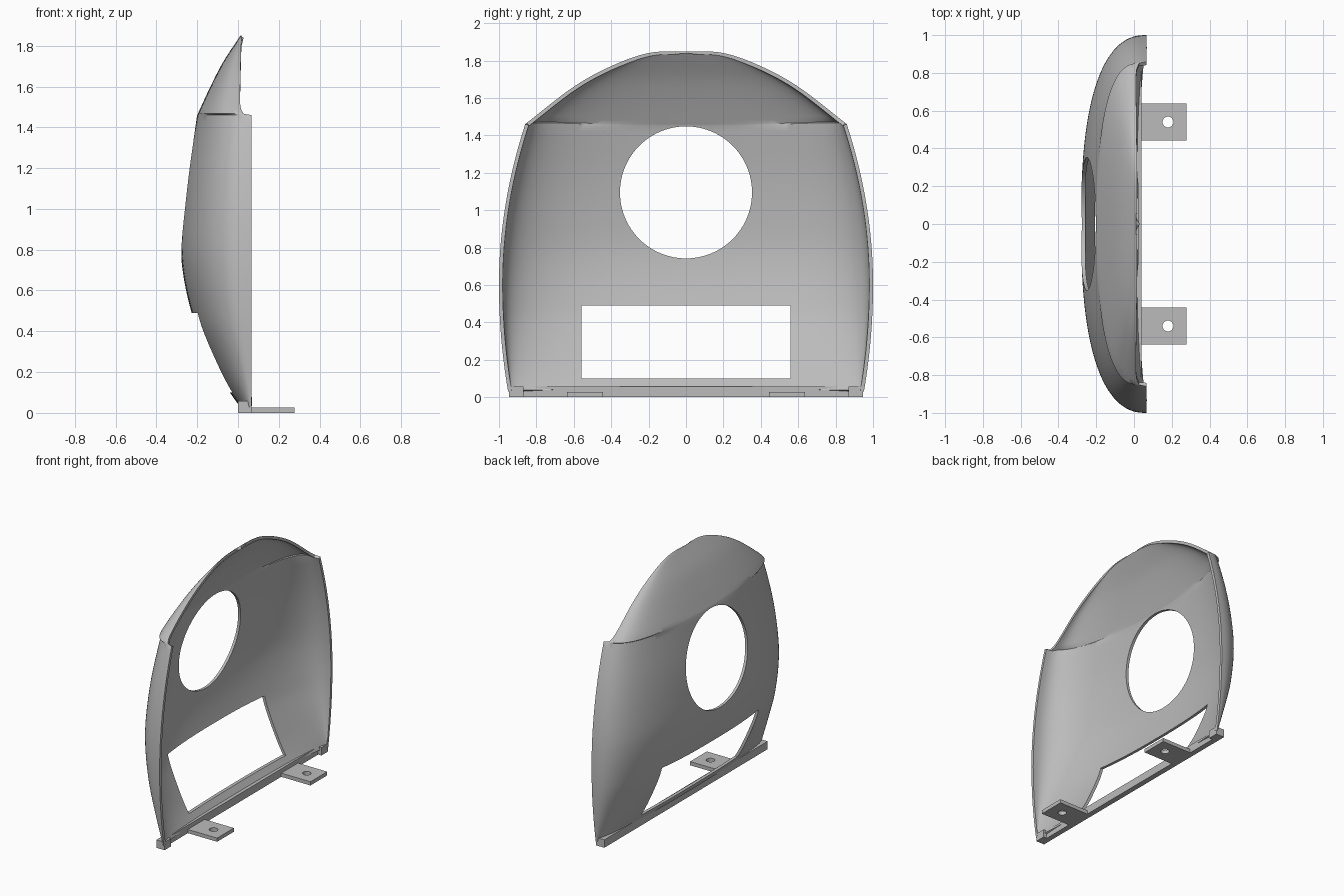
import bpy, bmesh, math
from mathutils import Matrix

if "Cube" in bpy.data.objects:
    bpy.data.objects.remove(bpy.data.objects["Cube"])

grey = bpy.data.materials.new("plain_grey")
grey.use_nodes = True
grey.diffuse_color = (0.5, 0.5, 0.5, 1)
grey.node_tree.nodes["Principled BSDF"].inputs["Base Color"].default_value = (0.5, 0.5, 0.5, 1)


def finish(name, bm):
    mesh = bpy.data.meshes.new(name)
    bm.to_mesh(mesh)
    bm.free()
    mesh.materials.append(grey)
    ob = bpy.data.objects.new(name, mesh)
    bpy.context.collection.objects.link(ob)
    return ob


def box(name, x0, x1, y0, y1, z0, z1):
    bm = bmesh.new()
    size = Matrix.Diagonal((x1 - x0, y1 - y0, z1 - z0, 1))
    centre = Matrix.Translation(((x0 + x1) / 2, (y0 + y1) / 2, (z0 + z1) / 2))
    bmesh.ops.create_cube(bm, size=1, matrix=centre @ size)
    return finish(name, bm)


def cylinder(name, centre, radius, depth, axis, sides):
    bm = bmesh.new()
    turn = Matrix.Rotation(math.pi / 2, 4, "Y") if axis == "X" else Matrix()
    bmesh.ops.create_cone(bm, cap_ends=True, segments=sides, radius1=radius, radius2=radius,
                          depth=depth, matrix=Matrix.Translation(centre) @ turn)
    return finish(name, bm)


def apply(ob, kind, **settings):
    mod = ob.modifiers.new(kind.title(), kind)
    for key, value in settings.items():
        setattr(mod, key, value)
    bpy.ops.object.select_all(action="DESELECT")
    bpy.context.view_layer.objects.active = ob
    ob.select_set(True)
    bpy.ops.object.modifier_apply(modifier=mod.name)


def cut(ob, cutter):
    apply(ob, "BOOLEAN", operation="DIFFERENCE", solver="EXACT", object=cutter)
    bpy.data.objects.remove(cutter)


def smooth(ob):
    bpy.ops.object.select_all(action="DESELECT")
    bpy.context.view_layer.objects.active = ob
    ob.select_set(True)
    bpy.ops.object.shade_smooth_by_angle(angle=math.radians(30))


def curve(points, t):
    """Smooth curve through (t, value) points."""
    n = len(points)
    i = max(k for k in range(n - 1) if k == 0 or points[k][0] <= t)

    def slope(k):
        a, b = points[max(k - 1, 0)], points[min(k + 1, n - 1)]
        return (b[1] - a[1]) / (b[0] - a[0])
    (t0, v0), (t1, v1) = points[i], points[i + 1]
    h = t1 - t0
    s = (t - t0) / h
    return (v0 * (1 + 2 * s) * (1 - s) ** 2 + v1 * s * s * (3 - 2 * s)
            + h * s * (1 - s) * (slope(i) * (1 - s) - slope(i + 1) * s))


# Centre line of the shell (z, x), its top outline (y, z) and its rim above the shoulder (z, x)
LOWER = [(0.03, 0.01), (0.1, -0.04), (0.2, -0.1), (0.4, -0.197), (0.5, -0.23),
         (0.65, -0.264), (0.8, -0.28), (1.0, -0.27), (1.2, -0.247), (1.46, -0.2)]
UPPER = [(1.46, -0.2), (1.6, -0.135), (1.72, -0.073), (1.85, 0.012)]
ARCH = [(0, 1.85), (0.2, 1.84), (0.4, 1.77), (0.6, 1.66), (0.86, 1.46)]
RIM = [(1.46, 0.03), (1.5, 0.012), (1.65, 0.012), (1.85, 0.017)]
SHOULDER = 1.46
POWER = 2.5

# Each row: height, half width, centre x, rim x
rows = []
for k in range(41):
    z = 0.03 + (SHOULDER - 0.03) * k / 40
    width = 1 - (0.19 if z > 0.6 else 0.15) * (z - 0.6) ** 2
    rows.append((z, width, curve(LOWER, z), 0.065))
for k in range(1, 29):
    y = 0.86 - 0.8 * (k - 0.7) / 27.3
    z = curve(ARCH, y)
    rows.append((z, y, curve(UPPER, z), curve(RIM, z)))

# Domed shell, with a rounded cross-section at every height
COLS = 64
bm = bmesh.new()
grid = []
for z, width, centre, rim in rows:
    line = []
    for j in range(COLS + 1):
        a = math.pi * j / COLS
        c, s = math.cos(a), max(math.sin(a), 0)
        y = -math.copysign(abs(c) ** (2 / POWER), c) * width
        line.append(bm.verts.new((rim + (centre - rim) * s ** (2 / POWER), y, z)))
    grid.append(line)
for low, high in zip(grid, grid[1:]):
    for j in range(COLS):
        bm.faces.new((low[j], high[j], high[j + 1], low[j + 1]))
shell = finish("shell", bm)
apply(shell, "SOLIDIFY", thickness=0.02, offset=-1)

# Round opening and rectangular window
cut(shell, cylinder("round_cutter", (-0.2, 0, 1.095), 0.353, 1, "X", 96))
cut(shell, box("window_cutter", -0.7, 0.3, -0.56, 0.56, 0.1, 0.49))
smooth(shell)

# Bottom bar with its thicker ends
box("bottom_bar", 0, 0.04, -0.945, 0.945, 0, 0.058)

for side, label in ((-1, "right"), (1, "left")):
    box(label + "_bar_end", 0, 0.067, *sorted((side * 0.87, side * 0.945)), 0, 0.058)
    # Mounting tab with a screw hole
    y = side * 0.54
    tab = box(label + "_mounting_tab", 0.03, 0.277, y - 0.097, y + 0.097, 0, 0.027)
    cut(tab, cylinder("screw_cutter", (0.18, y, 0), 0.029, 0.2, "Z", 32))
    smooth(tab)
